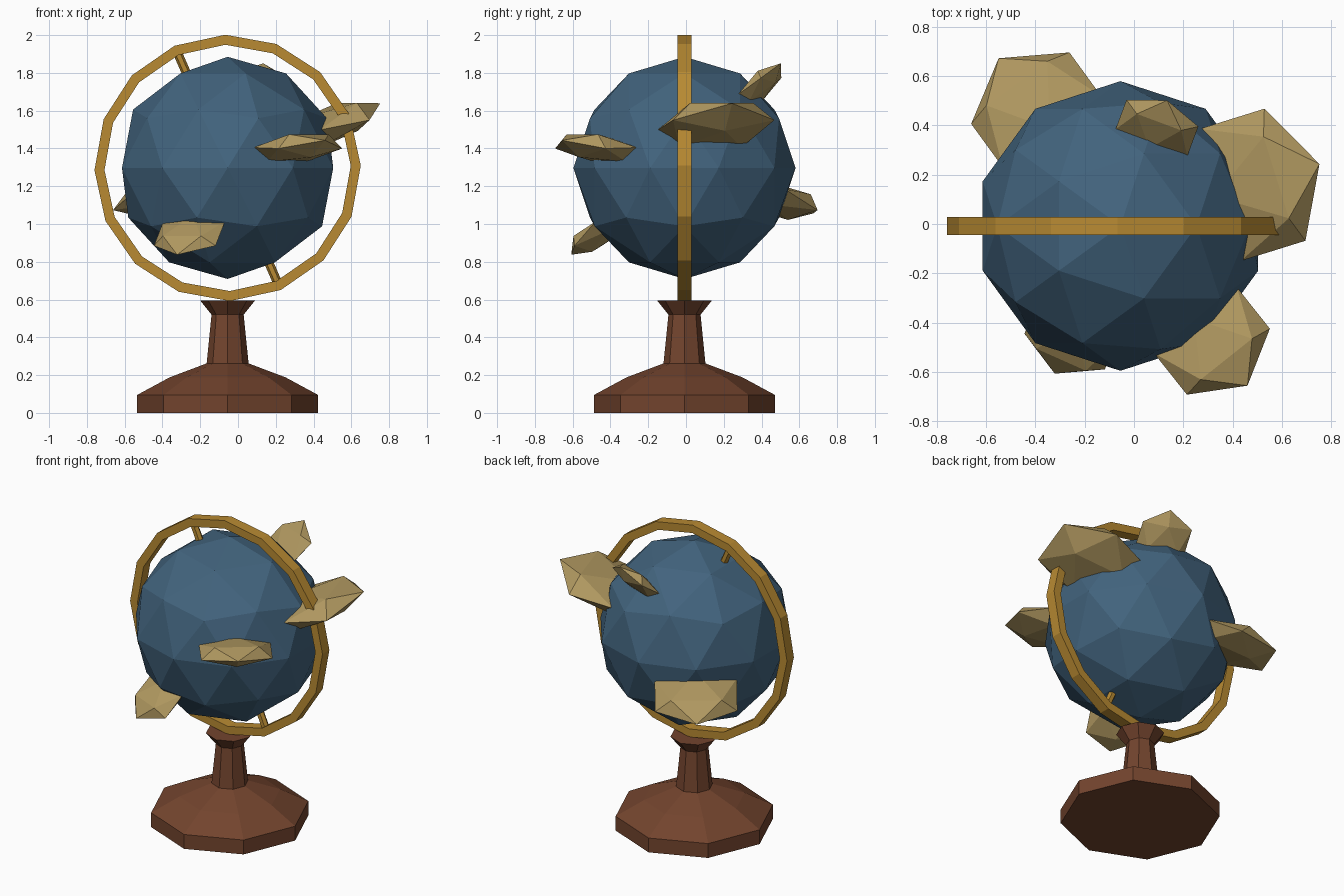
import bpy
import bmesh
from math import radians, sin, cos, pi
from mathutils import Vector

cube = bpy.data.objects.get("Cube")
if cube:
    bpy.data.objects.remove(cube, do_unlink=True)

CENTRE = Vector((-0.055, -0.008, 1.297))
TILT = radians(-23.5)


def material(name, rgb):
    mat = bpy.data.materials.new(name)
    mat.use_nodes = True
    colour = (*rgb, 1)
    mat.diffuse_color = colour
    mat.node_tree.nodes["Principled BSDF"].inputs["Base Color"].default_value = colour
    return mat


OCEAN = material("ocean_blue", (0.054, 0.125, 0.205))
LAND = material("sand", (0.434, 0.314, 0.117))
BRASS = material("brass", (0.479, 0.254, 0.032))
WOOD = material("dark_wood", (0.171, 0.058, 0.027))


def add_object(name, bm, mat, location, rotation=(0, 0, 0), scale=(1, 1, 1)):
    bmesh.ops.recalc_face_normals(bm, faces=bm.faces)
    mesh = bpy.data.meshes.new(name)
    bm.to_mesh(mesh)
    bm.free()
    mesh.materials.append(mat)
    obj = bpy.data.objects.new(name, mesh)
    obj.location, obj.rotation_euler, obj.scale = location, rotation, scale
    bpy.context.collection.objects.link(obj)
    return obj


def icosphere(subdivisions, radius):
    bm = bmesh.new()
    bmesh.ops.create_icosphere(bm, subdivisions=subdivisions, radius=radius)
    return bm


def lathe(profile, sides, closed=False):
    """Turn (radius, height) points about z; a closed profile makes a ring."""
    bm = bmesh.new()
    rings = []
    for r, z in profile:
        angles = [2 * pi * i / sides for i in range(sides)]
        rings.append([bm.verts.new((r * cos(a), r * sin(a), z)) for a in angles])
    pairs = list(zip(rings, rings[1:]))
    if closed:
        pairs.append((rings[-1], rings[0]))
    else:
        bm.faces.new(rings[0])
        bm.faces.new(rings[-1])
    for low, high in pairs:
        for i in range(sides):
            j = (i + 1) % sides
            bm.faces.new((low[i], low[j], high[j], high[i]))
    return bm


# Globe ball
add_object("globe", icosphere(2, 0.588), OCEAN, CENTRE)

# Land masses: flattened icosahedra set into the globe, pole pointing outward
lands = {  # longitude, latitude, size
    "large_land": (17.3, 22, 0.33),
    "front_land": (-51.5, 10, 0.253),
    "low_front_land": (-114, -35, 0.21),
    "back_land": (126, -16, 0.29),
    "top_land": (69.6, 45.5, 0.183),
}
for name, (lon, lat, size) in lands.items():
    lon, lat = radians(lon), radians(lat)
    outward = Vector((cos(lat) * cos(lon), cos(lat) * sin(lon), sin(lat)))
    add_object(name, icosphere(1, size), LAND, CENTRE + outward * 0.606,
               (0, pi / 2 - lat, lon), (0.3, 1, 0.93))

# Meridian ring and tilted axle
band = [(0.652, -0.036), (0.705, -0.036), (0.705, 0.036), (0.652, 0.036)]
add_object("meridian_ring", lathe(band, 16, closed=True), BRASS, CENTRE, (pi / 2, TILT, 0))
add_object("axle", lathe([(0.024, -0.67), (0.024, 0.67)], 6), BRASS, CENTRE, (0, TILT, 0))

# Turned octagonal stand
stand_profile = [(0.479, 0), (0.479, 0.095), (0.307, 0.188), (0.111, 0.262),
                 (0.085, 0.52), (0.145, 0.595)]
add_object("stand", lathe(stand_profile, 8), WOOD, (CENTRE.x, CENTRE.y, 0))
